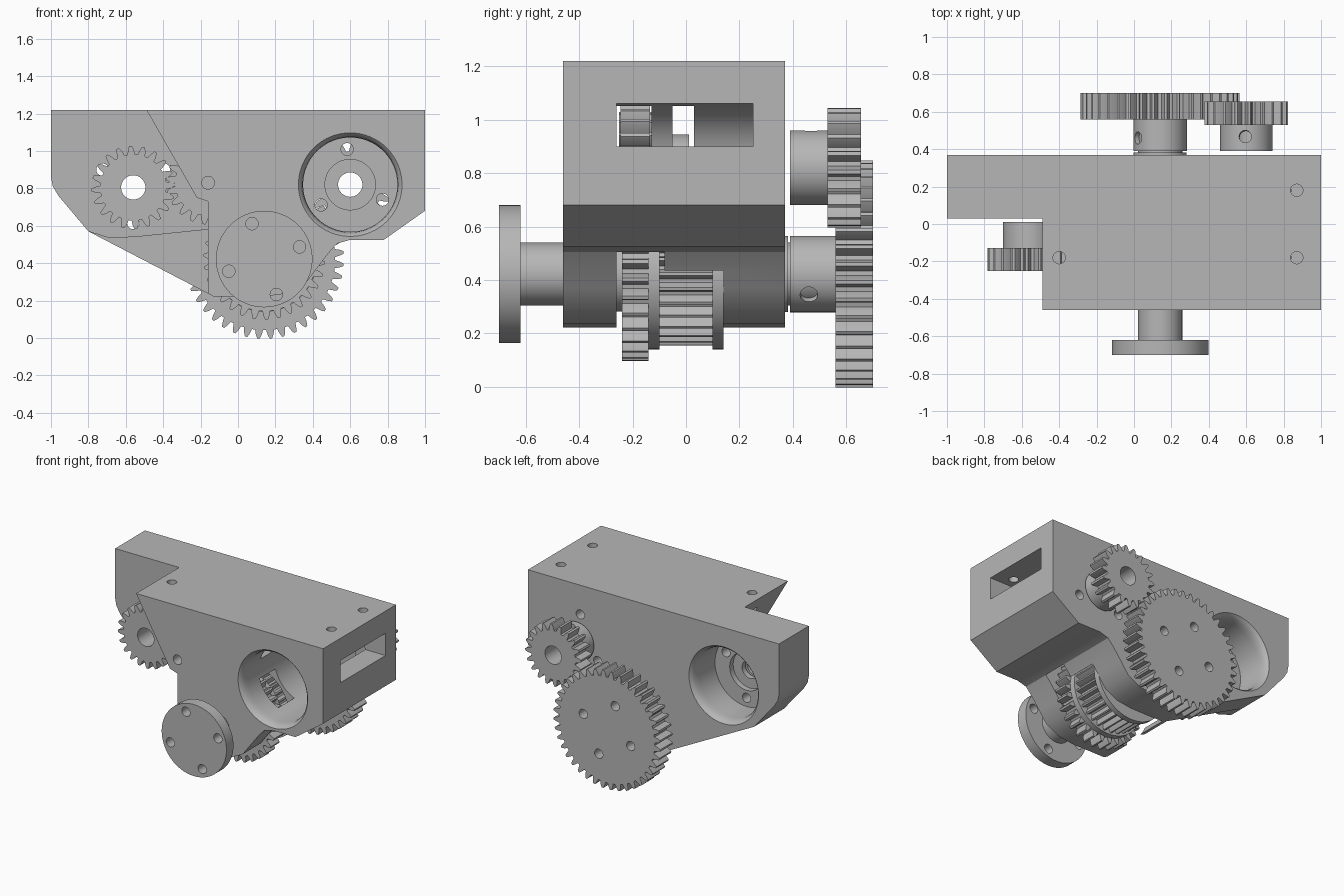
import bpy, bmesh, math
from mathutils import Vector

cube = bpy.data.objects.get("Cube")
if cube:
    bpy.data.objects.remove(cube, do_unlink=True)

grey = bpy.data.materials.new("plain_grey")
GREY = (0.47, 0.47, 0.47, 1)
grey.use_nodes = True
grey.diffuse_color = GREY
grey.node_tree.nodes["Principled BSDF"].inputs["Base Color"].default_value = GREY


def finish(name, bm):
    bmesh.ops.recalc_face_normals(bm, faces=bm.faces[:])
    mesh = bpy.data.meshes.new(name)
    bm.to_mesh(mesh)
    bm.free()
    mesh.materials.append(grey)
    ob = bpy.data.objects.new(name, mesh)
    bpy.context.collection.objects.link(ob)
    return ob


def prism(name, outline, y0, y1):
    """Extrude an x-z outline along y."""
    bm = bmesh.new()
    face = bm.faces.new([bm.verts.new((x, y0, z)) for x, z in outline])
    moved = bmesh.ops.extrude_face_region(bm, geom=[face])["geom"]
    bmesh.ops.translate(bm, vec=(0, y1 - y0, 0),
                        verts=[v for v in moved if isinstance(v, bmesh.types.BMVert)])
    return finish(name, bm)


def lathe(name, centre, rings, sides=64):
    """Capped solid turned about a y axis; rings are (y, radius)."""
    bm = bmesh.new()
    loops = []
    for y, r in rings:
        angles = [math.tau * i / sides for i in range(sides)]
        loops.append([bm.verts.new((centre[0] + r * math.cos(a), y,
                                    centre[1] + r * math.sin(a))) for a in angles])
    for a, b in zip(loops, loops[1:]):
        for i in range(sides):
            j = (i + 1) % sides
            bm.faces.new((a[i], a[j], b[j], b[i]))
    bm.faces.new(loops[0])
    bm.faces.new(loops[-1])
    return finish(name, bm)


def disc(name, centre, r, y0, y1, sides=64):
    return lathe(name, centre, [(y0, r), (y1, r)], sides)


def box(x0, x1, y0, y1, z0, z1):
    return prism("cutter", [(x0, z0), (x1, z0), (x1, z1), (x0, z1)], y0, y1)


def rod(start, end, r):
    """Round cutter between two points."""
    start, end = Vector(start), Vector(end)
    bm = bmesh.new()
    bmesh.ops.create_cone(bm, cap_ends=True, segments=24, radius1=r, radius2=r,
                          depth=(end - start).length)
    turn = (end - start).to_track_quat("Z", "Y").to_matrix().to_4x4()
    turn.translation = (start + end) / 2
    bm.transform(turn)
    return finish("cutter", bm)


def combine(target, others, operation="DIFFERENCE"):
    for other in others:
        mod = target.modifiers.new("bool", "BOOLEAN")
        mod.operation, mod.solver, mod.object = operation, "EXACT", other
        bpy.ops.object.select_all(action="DESELECT")
        bpy.context.view_layer.objects.active = target
        target.select_set(True)
        bpy.ops.object.modifier_apply(modifier=mod.name)
        bpy.data.objects.remove(other, do_unlink=True)


def polar(centre, r, degrees):
    a = math.radians(degrees)
    return centre[0] + r * math.cos(a), centre[1] + r * math.sin(a)


def holes(centre, r, angles, y0, y1, size=0.033):
    return [disc("cutter", polar(centre, r, a), size, y0, y1, 24) for a in angles]


MODULE = 0.0203


def gear(name, centre, teeth, y0, y1, phase=0, pitch=None, tip=0.02, root=0.026):
    """Spur gear with one tooth pointing along the phase angle in degrees."""
    pitch = pitch or MODULE * teeth / 2
    tooth = [(-.36, -root), (-.24, 0), (-.1, tip), (.1, tip), (.24, 0), (.36, -root)]
    outline = [polar(centre, pitch + dr, phase + 360 * (i + f) / teeth)
               for i in range(teeth) for f, dr in tooth]
    return prism(name, outline, y0, y1)


def bearing(a, b):
    return math.degrees(math.atan2(b[1] - a[1], b[0] - a[0]))


# Axes of the shafts, as x and z
OUT, RIGHT, LEFT, IDLE = (0.14, 0.422), (0.6, 0.82), (-0.56, 0.805), (-0.16, 0.83)

# Housing block with its slanted left front
housing = prism("housing", [
    (-1, 1.22), (1, 1.22), (1, .68), (.78, .525), (.6, .525), (.53, .505), (.485, .455),
    (.42, .37), (.36, .29), (.26, .238), (.14, .222), (-.13, .222), (-.8, .57),
    (-.96, .76), (-.99, .81), (-1, .86)], -.46, .37)
cutters = [
    prism("cutter", [(-1.1, 1.3), (-.536, 1.3), (-.22, .75), (-.16, .73),
                     (-.16, .1), (-1.1, .1)], -.6, .03),
    prism("cutter", [(-1.1, .6), (-.8, .57), (-.69, .535), (-.55, .54),
                     (-.16, .58), (-.16, .1), (-1.1, .1)], -.1, .14),
]
# Motor pockets with rounded lips, a counterbore and a shaft hole
LIP = [(-.01, .287), (0, .277), (.012, .265), (.035, .256), (.07, .252)]
for centre, mouth, way, depth in ((RIGHT, -.46, 1, .75), (LEFT, .37, -1, .26)):
    steps = LIP + [(depth, .252), (depth, .135), (depth + .04, .135),
                   (depth + .04, .065), (depth + .3, .065)]
    cutters.append(lathe("cutter", centre, [(mouth + way * d, r) for d, r in steps]))
cutters += holes(RIGHT, .19, (95, -25, -145), .2, .5)
cutters += holes(LEFT, .19, (30, 150, 270), -.1, .2)
# Gear chambers, side slots and screw holes
cutters += [
    disc("cutter", OUT, .4, -.26, -.08), disc("cutter", OUT, .33, -.1, .14),
    disc("cutter", IDLE, .255, -.26, -.12), disc("cutter", IDLE, .034, -.5, -.2, 24),
    box(.6, 1.1, -.26, .25, .9, 1.06),
    box(-.7, .5, -.26, -.13, .9, 1.06), box(-.7, .5, -.05, .03, .9, 1.06),
]
cutters += [rod((x, y, 1), (x, y, 1.3), .033)
            for x, y in ((.87, .18), (.87, -.18), (-.4, -.18))]
combine(housing, cutters)

# Output flange on its shaft
BOLTS = (109, 19, -71, -161)
flange = disc("output_flange", OUT, .258, -.7, -.62)
combine(flange, holes(OUT, .2, BOLTS, -.8, -.5))
disc("output_shaft", OUT, .118, -.63, .56)
disc("front_bushing", OUT, .14, -.28, -.23)
disc("rear_washer", OUT, .142, .36, .381)

# Rear gear pair with hubs and set screw holes
mesh_angle = bearing(OUT, RIGHT)
big = gear("rear_large_gear", OUT, 40, .56, .7, mesh_angle)
combine(big, holes(OUT, .2, BOLTS, .5, .8))
big_hub = disc("rear_large_hub", OUT, .143, .39, .56)
combine(big_hub, [rod((OUT[0], .46, OUT[1]), (OUT[0] + side * .2, .46, OUT[1] + dz), .033)
                  for side, dz in ((1, -.13), (-1, .13))])


def pinion(name, centre, face, hub, phase, screw_end):
    """Small motor gear with a bored hub."""
    ob = gear(name, centre, 20, *face, phase)
    combine(ob, [disc("cutter", centre, .065, -1, 1)])
    collar = disc(name + "_hub", centre, .14, *hub)
    mid = sum(hub) / 2
    combine(collar, [disc("cutter", centre, .065, -1, 1),
                     rod((centre[0], mid, centre[1]), screw_end, .033)])


pinion("rear_small_gear", RIGHT, (.53, .655), (.39, .53), mesh_angle + 189, (.59, .475, 1.1))
pinion("left_small_gear", LEFT, (-.25, -.128), (-.128, .012),
       bearing(LEFT, IDLE), (-.36, -.06, .88))

# Inner gear train and toothed belt drum
idle_phase = bearing(IDLE, LEFT) + 9
gear("idler_gear", IDLE, 20, -.245, -.135, idle_phase)
disc("idler_pin", IDLE, .05, -.27, -.1)
gear("inner_gear", OUT, 30, -.24, -.14, bearing(OUT, IDLE) + 2)
gear("belt_drum", OUT, 30, -.11, .11, pitch=.25, tip=.018, root=.018)
for side, y in (("front", -.14), ("rear", .1)):
    disc(side + "_drum_rim", OUT, .282, y, y + .04)

# Smooth rounded walls, keep crisp edges
bpy.ops.object.select_all(action="DESELECT")
for ob in bpy.context.scene.objects:
    if ob.type == "MESH":
        ob.select_set(True)
        bpy.context.view_layer.objects.active = ob
bpy.ops.object.shade_smooth_by_angle(angle=math.radians(28))
